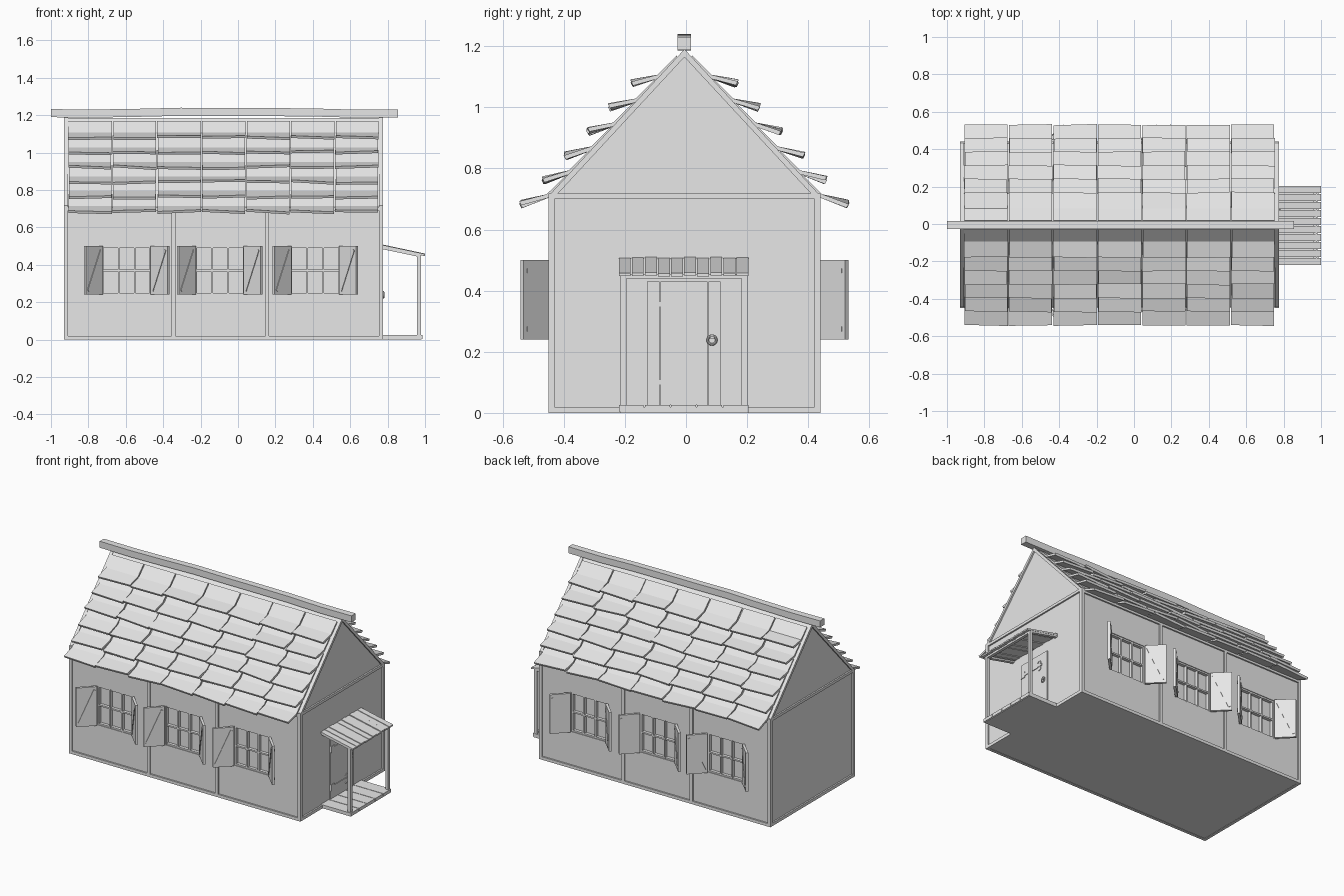
import bpy, bmesh, math, random
from mathutils import Matrix, Vector

random.seed(4)
cube = bpy.data.objects.get("Cube")
if cube:
    bpy.data.objects.remove(cube, do_unlink=True)

mat = bpy.data.materials.new("plain grey")
mat.use_nodes = True
grey = (0.8, 0.8, 0.8, 1)
mat.diffuse_color = grey
mat.node_tree.nodes["Principled BSDF"].inputs["Base Color"].default_value = grey


def box(bm, x0, x1, y0, y1, z0, z1, m=Matrix()):
    size = Matrix.Diagonal((x1 - x0, y1 - y0, z1 - z0, 1))
    mid = Matrix.Translation(((x0 + x1) / 2, (y0 + y1) / 2, (z0 + z1) / 2))
    return bmesh.ops.create_cube(bm, size=1, matrix=m @ mid @ size)["verts"]


def loft(bm, rings):
    """Skin equal-sized rings of points and cap both ends."""
    loops = [[bm.verts.new(p) for p in r] for r in rings]
    n = len(loops[0])
    for a, b in zip(loops, loops[1:]):
        for i in range(n):
            bm.faces.new((a[i], a[(i + 1) % n], b[(i + 1) % n], b[i]))
    bm.faces.new(loops[0])
    bm.faces.new(loops[-1][::-1])


def prism_x(bm, profile, x0, x1):
    loft(bm, [[(x, y, z) for y, z in profile] for x in (x0, x1)])


def finish(name, bm):
    bmesh.ops.recalc_face_normals(bm, faces=bm.faces[:])
    me = bpy.data.meshes.new(name)
    bm.to_mesh(me)
    bm.free()
    me.materials.append(mat)
    ob = bpy.data.objects.new(name, me)
    bpy.context.scene.collection.objects.link(ob)
    return ob


X0, X1, Y0, Y1 = -0.93, 0.775, -0.45, 0.44   # outer faces of the timber frame
YC, EAVE, APEX, T = -0.005, 0.71, 1.19, 0.02
D = 0.01                                     # timber stands this far off the walls
SLOPE = (APEX - EAVE) / (Y1 - YC)
WINDOWS = (-0.595, -0.097, 0.413)
WW, WZ0, WZ1 = 0.133, 0.24, 0.5

# Walls and gable as one solid, with shallow window recesses
bm = bmesh.new()
prism_x(bm, [(Y0 + D, 0.002), (Y1 - D, 0.002), (Y1 - D, EAVE),
             (YC, APEX - 0.005), (Y0 + D, EAVE)], X0 + D, X1 - D)
walls = finish("walls", bm)
bm = bmesh.new()
for x in WINDOWS:
    for y in (Y0, Y1):
        box(bm, x - WW, x + WW, y - 0.035, y + 0.035, WZ0, WZ1)
cutter = finish("window_cutter", bm)
cutter.hide_render = True
mod = walls.modifiers.new("recesses", "BOOLEAN")
mod.operation, mod.object, mod.solver = "DIFFERENCE", cutter, "EXACT"
bpy.context.view_layer.objects.active = walls
bpy.ops.object.modifier_apply(modifier=mod.name)
bpy.data.objects.remove(cutter, do_unlink=True)

# Timber frame: sills, plates, posts and gable rafters
bm = bmesh.new()
for y in (Y0, Y1 - T):
    box(bm, X0, X1, y, y + T, 0, T)
    box(bm, X0, X1, y, y + T, EAVE - T, EAVE)
    for x in (X0, -0.355, 0.147, X1 - T):
        box(bm, x, x + T, y, y + T, 0, EAVE)
for x in (X0, X1 - T):
    box(bm, x, x + T, Y0, Y1, 0, T)
    box(bm, x, x + T, Y0, Y1, 0.7, 0.718)
    for s in (-1, 1):
        edge = YC + s * (Y1 - YC)
        prism_x(bm, [(edge, EAVE), (YC, APEX), (YC, APEX - 0.026),
                     (edge - s * 0.024, EAVE)], x, x + T)
finish("timber_frame", bm)

# Window frames and glazing bars
bm = bmesh.new()
B = 0.01
for x in WINDOWS:
    for y in (Y0 + 0.026, Y1 - 0.026):
        for i in range(4):
            c = x - WW + B / 2 + i * (2 * WW - B) / 3
            box(bm, c - B / 2, c + B / 2, y - 0.012, y + 0.012, WZ0, WZ1)
        for i in range(3):
            c = WZ0 + B / 2 + i * (WZ1 - WZ0 - B) / 2
            box(bm, x - WW, x + WW, y - 0.011, y + 0.011, c - B / 2, c + B / 2)
finish("window_bars", bm)

# Half-open shutters with a diagonal brace inside and battens outside
bm = bmesh.new()
L, H = 0.128, WZ1 - WZ0
for x in WINDOWS:
    for out, y in ((-1, Y0), (1, Y1)):
        for s in (-1, 1):
            m = (Matrix.Translation((x + s * WW, y - out * 0.004, WZ0))
                 @ Matrix.Rotation(math.atan2(out, s), 4, "Z"))
            f = s * out
            box(bm, 0, L, -0.008, 0.008, 0, H, m)
            lean = math.atan2(L - 0.03, H - 0.04) * out * f
            brace = (m @ Matrix.Translation((L / 2, f * 0.009, H / 2))
                     @ Matrix.Rotation(lean, 4, "Y"))
            box(bm, -0.006, 0.006, -0.003, 0.003, -0.12, 0.12, brace)
            for z in (0.035, H - 0.035):
                box(bm, 0, L - 0.015, -0.003, 0.003, z - 0.008, z + 0.008,
                    m @ Matrix.Translation((0, -f * 0.008, 0)))
finish("shutters", bm)

# Roof shingles: flared lower edge, upper part lying on the roof plane
bm = bmesh.new()
ROWS, COLS, SX0, SX1 = 6, 7, -0.91, 0.755
step = (SX1 - SX0) / COLS
for s in (-1, 1):
    for r in range(ROWS):
        for c in range(COLS):
            xa = SX0 + c * step + random.uniform(0.001, 0.006)
            xb = SX0 + (c + 1) * step - random.uniform(0.001, 0.006)
            rings = []
            for x in (xa, xb):
                low = 0.168 + 0.0725 * r + random.uniform(-0.004, 0.004)
                zl = 1.072 - 0.079 * r + random.uniform(-0.008, 0.008)
                bend, top = 0.083 + 0.0725 * r, 0.022 + 0.0725 * r
                zb, zt = APEX - SLOPE * bend, APEX - SLOPE * top
                pts = [(low, zl), (bend, zb - 0.006), (top, zt - 0.006),
                       (top + 0.003, zt + 0.003), (bend + 0.005, zb + 0.006),
                       (low + 0.006, zl + 0.013)]
                rings.append([(x, YC + s * y, z) for y, z in pts])
            loft(bm, rings)
finish("roof_shingles", bm)

# Slightly uneven ridge beam
bm = bmesh.new()
rings = []
for i in range(9):
    x = -1 + 1.855 * i / 8
    z = 1.187 + 0.009 * math.sin(math.pi * i / 8) ** 2 + 0.002 * math.cos(i * 2.2)
    rings.append([(x, YC + y, z + h) for y, h in
                  ((-0.022, 0), (0.022, 0), (0.022, 0.043), (-0.022, 0.043))])
loft(bm, rings)
finish("ridge_beam", bm)

# Porch deck and sloping plank roof
PY0, PY1 = -0.22, 0.208
deck, canopy = bmesh.new(), bmesh.new()
box(deck, X1 - D, 0.982, PY0 + 0.004, PY1 - 0.004, 0, 0.02)
N = 10
w = (PY1 - PY0) / N
for i in range(N):
    a, b = PY0 + i * w, PY0 + (i + 1) * w - 0.004
    if i % 2 == 0:
        box(deck, X1 - D, 0.986, a, a + 2 * w - 0.004, 0.004, 0.025)
    drop = random.uniform(-0.002, 0.002)
    loft(canopy, [[(x, y, z + drop) for x, z in
                   ((X1 - D, 0.495), (1.0, 0.448), (1.0, 0.458), (X1 - D, 0.508))]
                  for y in (a, b)])
finish("porch_deck", deck)
finish("porch_roof", canopy)

# Porch posts and beams
bm = bmesh.new()
for y in (PY0 + 0.006, PY1 - 0.026):
    box(bm, 0.958, 0.978, y, y + T, 0.02, 0.455)
    loft(bm, [[(x, v, z) for x, z in
               ((X1 - D, 0.485), (0.978, 0.44), (0.978, 0.453), (X1 - D, 0.5))]
              for v in (y, y + T)])
box(bm, 0.958, 0.978, PY0 + 0.006, PY1 - 0.006, 0.44, 0.455)
finish("porch_posts", bm)

# Plank door
bm = bmesh.new()
wall = X1 - D
for a, b in ((-0.128, -0.086), (-0.084, 0.071), (0.073, 0.113)):
    box(bm, wall - 0.01, wall + 0.006, a, b, 0.025, 0.43)
finish("door", bm)

# Strap hinges with curled forked tips
bm = bmesh.new()
for z in (0.1, 0.355):
    box(bm, wall, wall + 0.01, -0.125, -0.09, z - 0.02, z + 0.02)
    box(bm, wall, wall + 0.01, -0.09, 0.03, z - 0.009, z + 0.009)
    box(bm, wall, wall + 0.01, 0.03, 0.068, z - 0.006, z + 0.006)
    for s in (-1, 1):
        rings = []
        for i in range(7):
            t = math.radians(-80 + 40 * i)
            rings.append([(x, 0.042 + r * math.cos(t), z + s * (0.018 + r * math.sin(t)))
                          for x, r in ((wall, 0.011), (wall + 0.01, 0.011),
                                       (wall + 0.01, 0.017), (wall, 0.017))])
        loft(bm, rings)
finish("door_hinges", bm)

# Ring handle on a round plate
bpy.ops.mesh.primitive_torus_add(location=(wall + 0.014, 0.085, 0.238), rotation=(0, math.pi / 2, 0),
                                 major_radius=0.014, minor_radius=0.004,
                                 major_segments=20, minor_segments=8)
ring = bpy.context.object
ring.name = "door_ring"
bpy.ops.object.shade_smooth_by_angle()
bpy.ops.mesh.primitive_cylinder_add(vertices=16, radius=0.009, depth=0.016,
                                    location=(wall + 0.008, 0.085, 0.25), rotation=(0, math.pi / 2, 0))
plate = bpy.context.object
plate.name = "door_ring_plate"
for ob in (ring, plate):
    ob.data.materials.append(mat)
